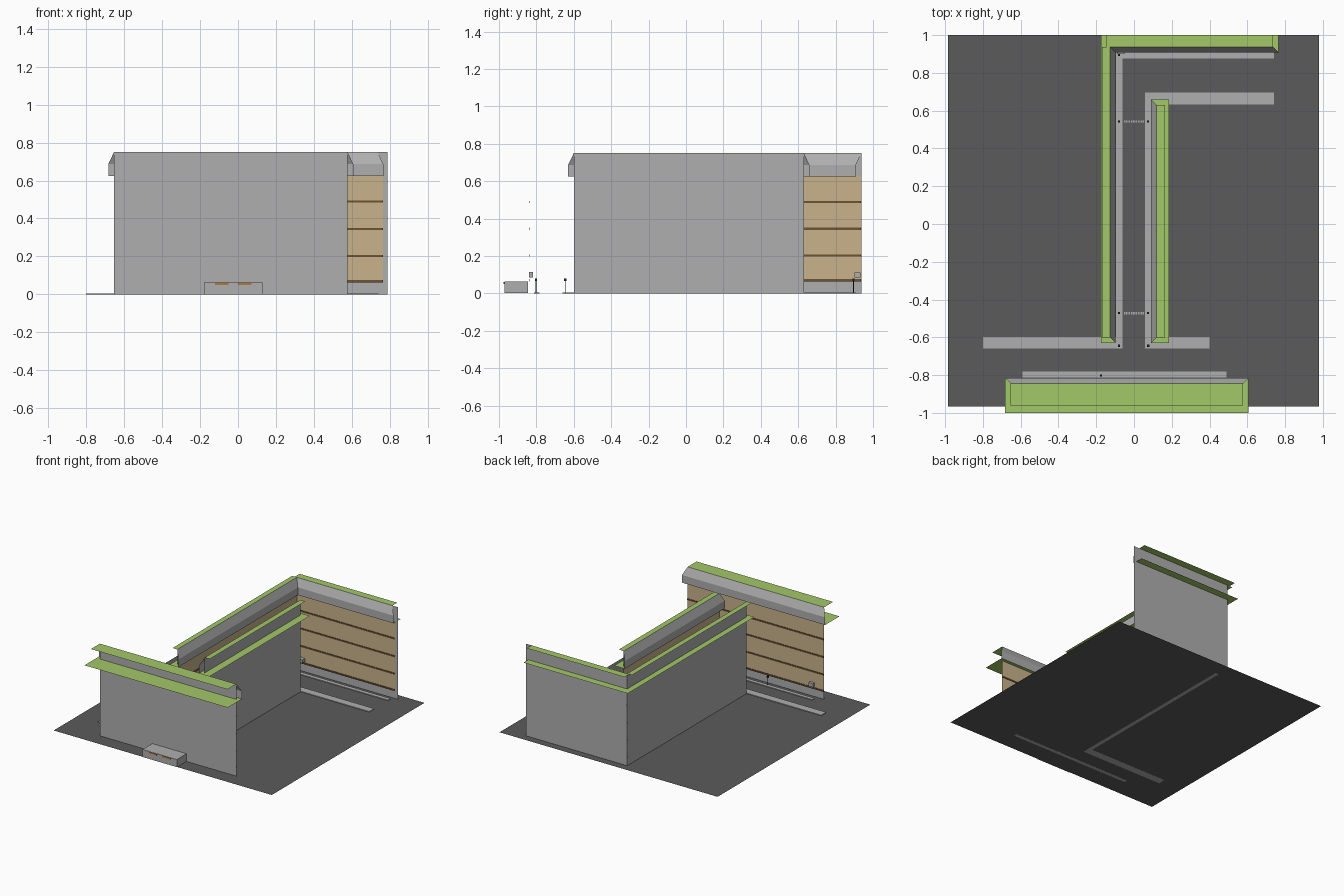
import bpy, bmesh
from mathutils import Vector

if "Cube" in bpy.data.objects:
    bpy.data.objects.remove(bpy.data.objects["Cube"])


def material(name, rgb):
    m = bpy.data.materials.new(name)
    m.diffuse_color = (*rgb, 1)
    m.use_nodes = True
    m.node_tree.nodes["Principled BSDF"].inputs["Base Color"].default_value = m.diffuse_color
    return m


ASPHALT = material("dark asphalt", (0.105, 0.105, 0.105))
GREY = material("light grey", (0.43, 0.43, 0.43))
TAN = material("tan wall", (0.58, 0.45, 0.26))
BROWN = material("brown trim", (0.15, 0.085, 0.035))
OCHRE = material("ochre vent", (0.40, 0.20, 0.05))
GREEN = material("roof green", (0.37, 0.58, 0.14))
BLACK = material("black metal", (0.02, 0.02, 0.02))


def mesh_object(name, faces, mat):
    """Object from a list of polygons, each a list of points."""
    bm = bmesh.new()
    for f in faces:
        bm.faces.new([bm.verts.new(p) for p in f])
    bmesh.ops.remove_doubles(bm, verts=bm.verts, dist=1e-5)
    me = bpy.data.meshes.new(name)
    bm.to_mesh(me)
    bm.free()
    me.materials.append(mat)
    ob = bpy.data.objects.new(name, me)
    bpy.context.collection.objects.link(ob)
    return ob


def box_faces(a, b):
    (x0, y0, z0), (x1, y1, z1) = a, b
    x0, x1 = sorted((x0, x1))
    y0, y1 = sorted((y0, y1))
    lo = [(x0, y0), (x1, y0), (x1, y1), (x0, y1)]
    faces = [[(*p, z0) for p in reversed(lo)], [(*p, z1) for p in lo]]
    for i in range(4):
        p, q = lo[i], lo[(i + 1) % 4]
        faces.append([(*p, z0), (*q, z0), (*q, z1), (*p, z1)])
    return faces


def box(name, a, b, mat):
    return mesh_object(name, box_faces(a, b), mat)


def slab_path(name, outline, z0, z1):
    """Flat slab from a 2D outline."""
    n = len(outline)
    faces = [[(*p, z0) for p in reversed(outline)], [(*p, z1) for p in outline]]
    for i in range(n):
        p, q = outline[i], outline[(i + 1) % n]
        faces.append([(*p, z0), (*q, z0), (*q, z1), (*p, z1)])
    return mesh_object(name, faces, GREY)


TOP, SOFFIT, BREAK, BASE = 0.75, 0.625, 0.687, 0.07
FLARE = 0.03


def facade(name, origin, along, out, s0, s1, e0, e1, g0, g1, up, low,
           wall_end=None, tan_end=None):
    """Sheet wall with tan front, trim bands, flared cornice, two roof shelves.
    e0/e1: cornice end flares, g0/g1: shelf end extensions, up/low: shelf depths."""
    O, S, D = Vector(origin), Vector(along), Vector(out)
    flip = S.cross(D).z > 0
    wall_end, tan_end = wall_end or s1, tan_end or s1

    def P(s, d, z):
        return tuple(O + S * s + D * d + Vector((0, 0, z)))

    def quad(pts):
        pts = [P(*p) for p in pts]
        return pts[::-1] if flip else pts

    def upright(a, b, d, z0, z1):
        return quad([(a, d, z0), (a, d, z1), (b, d, z1), (b, d, z0)][::-1])

    wall_top = TOP
    mesh_object(name + "_wall", [upright(s0, wall_end, 0, 0, wall_top)], GREY)
    mesh_object(name + "_tan_front", [upright(s0, tan_end, 0.004, BASE, SOFFIT)], TAN)
    bands = []
    for z in (0.07, 0.203, 0.345, 0.489):
        bands += box_faces(P(s0, 0.0045, z - 0.006), P(tan_end, 0.009, z + 0.006))
    mesh_object(name + "_trim_bands", bands, BROWN)
    # Cornice: fascia plus sloping top
    a, b = s0 - e0, s1 + e1
    mesh_object(name + "_cornice", [
        upright(a, b, FLARE, SOFFIT, BREAK),
        quad([(a, FLARE, BREAK), (b, FLARE, BREAK), (s1, 0, TOP), (s0, 0, TOP)])], GREY)

    # Roof shelves
    def shelf(a, b, d0, d1, z):
        return quad([(a, d1, z), (b, d1, z), (b, d0, z), (a, d0, z)])
    u0, u1 = s0 - max(0, g0 - FLARE), s1 + max(0, g1 - FLARE)
    mesh_object(name + "_upper_shelf", [shelf(u0, u1, -up, 0, TOP)], GREEN)
    mesh_object(name + "_lower_shelf",
                [shelf(s0 - g0, s1 + g1, -low, FLARE, SOFFIT)], GREEN)


X, Y = (1, 0, 0), (0, 1, 0)
F = FLARE
facade("front_block", (0, -0.845, 0), X, Y, -0.653, 0.577, F, F, F, F, 0.115, 0.155)
facade("right_block", (0.12, 0, 0), Y, (-1, 0, 0), -0.6, 0.63, F, F, F, F, 0.045, 0.065)
facade("left_block", (-0.127, 0, 0), Y, X, -0.6, 0.938, F, -F, F, 0, 0.043, 0.048)
facade("back_block", (0, 0.938, 0), X, (0, -1, 0), -0.127, 0.735, -F, F, 0.048, F,
       0.062, 0.062, wall_end=0.787, tan_end=0.763)

# Road surface
mesh_object("road", [[(-0.985, -0.965, 0), (0.98, -0.965, 0),
                      (0.98, 1, 0), (-0.985, 1, 0)]], ASPHALT)

# Pavements
H = 0.006
slab_path("left_pavement", [(-0.8, -0.66), (-0.062, -0.66), (-0.062, 0.875),
                            (-0.094, 0.875), (-0.094, -0.597), (-0.8, -0.597)], -0.0006, H)
slab_path("back_pavement", [(-0.094, 0.875), (0.74, 0.875), (0.74, 0.908),
                            (-0.094, 0.908)], 0.0005, H)
slab_path("right_pavement", [(0.057, -0.66), (0.4, -0.66), (0.4, -0.597), (0.09, -0.597),
                             (0.09, 0.632), (0.74, 0.632), (0.74, 0.695),
                             (0.057, 0.695)], 0.0005, H)
slab_path("front_pavement", [(-0.59, -0.812), (0.49, -0.812), (0.49, -0.782),
                             (-0.59, -0.782)], -0.0006, H)

# Annex behind the front block, with two vents
box("annex", (-0.18, -0.97, 0.001), (0.128, -0.8455, 0.063), GREY)
for i, x in enumerate((-0.12, 0.0)):
    box(f"annex_vent_{i}", (x, -0.975, 0.05), (x + 0.07, -0.9695, 0.062), OCHRE)

# Street posts with small heads
posts = [(-0.08, -0.645), (0.075, -0.645), (-0.08, 0.895), (-0.175, -0.802)]
for i, (x, y) in enumerate(posts):
    box(f"street_post_{i}", (x - 0.002, y - 0.002, H), (x + 0.002, y + 0.002, 0.07), BLACK)
    box(f"street_post_head_{i}", (x - 0.006, y - 0.006, 0.066),
        (x + 0.006, y + 0.006, 0.08), BLACK)

# Crossings: small tiles between pairs of bollards
for i, y in enumerate((-0.472, 0.543)):
    tiles = []
    for k in range(9):
        x = -0.05 + k * 0.0125
        tiles += box_faces((x - 0.004, y - 0.006, 0.001), (x + 0.004, y + 0.006, 0.003))
    mesh_object(f"crossing_{i}", tiles, GREY)
    for j, x in enumerate((-0.08, 0.075)):
        box(f"bollard_{i}_{j}", (x - 0.005, y - 0.005, H), (x + 0.005, y + 0.005, 0.04), BLACK)

# Wall-mounted boxes
box("front_wall_box", (-0.57, -0.84, 0.085), (-0.53, -0.818, 0.115), GREY)
box("back_wall_box", (-0.09, 0.9, 0.085), (-0.05, 0.934, 0.112), GREY)
